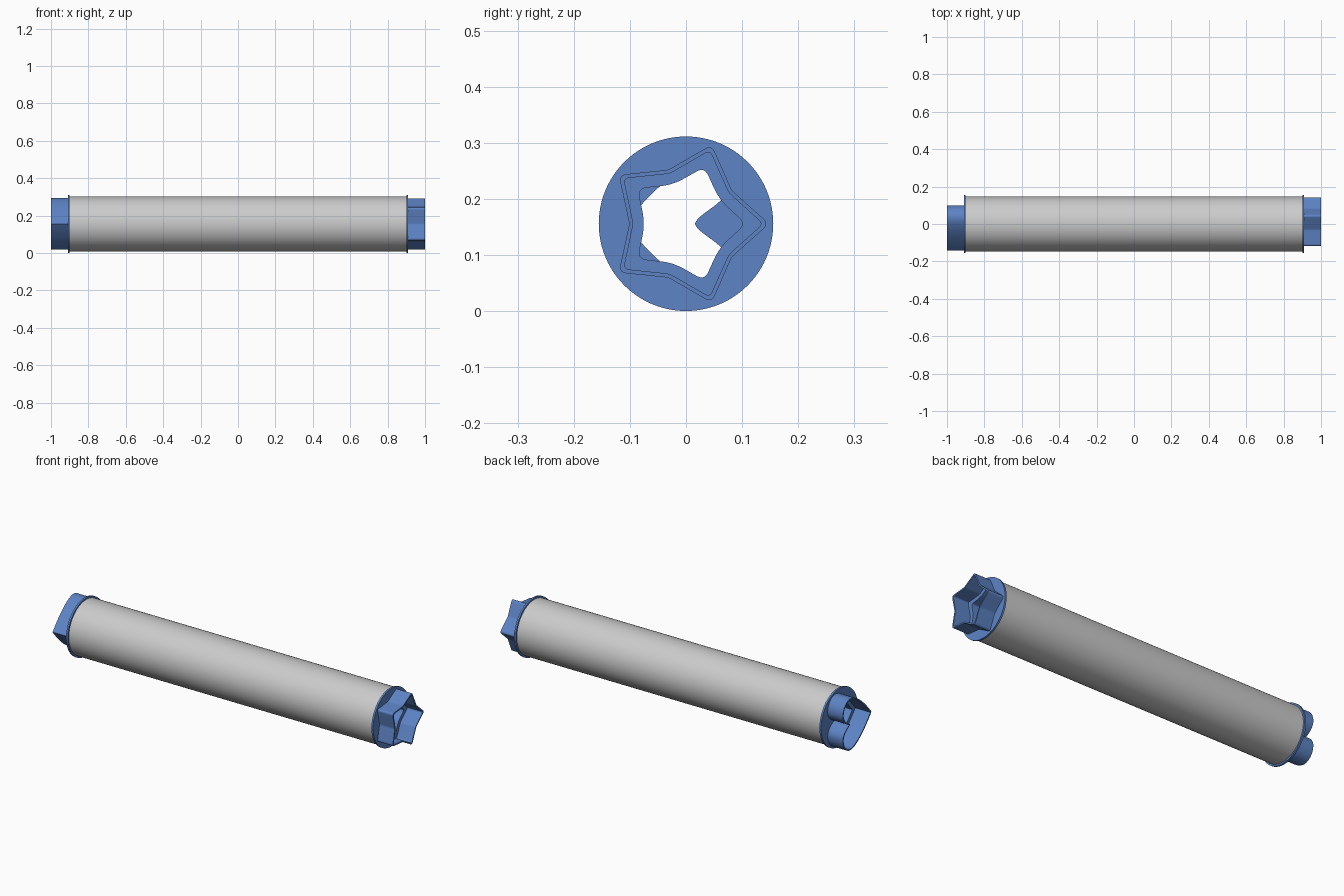
import bpy
from math import cos, sin, pi
from mathutils import Matrix, Vector
from mathutils.geometry import interpolate_bezier

if "Cube" in bpy.data.objects:
    bpy.data.objects.remove(bpy.data.objects["Cube"])

CZ = 0.156          # height of the tube axis
# Profile plane: local x -> world y, local y -> world z, extrusion -> world x
FRAME = Matrix(((0, 0, 1, 0), (1, 0, 0, 0), (0, 1, 0, CZ), (0, 0, 0, 1)))

blue = bpy.data.materials.new("blue_plastic")
blue.diffuse_color = (0.11, 0.23, 0.56, 1)
blue.use_nodes = True
blue.node_tree.nodes["Principled BSDF"].inputs["Base Color"].default_value = blue.diffuse_color


def circle(r, n=96):
    return [Vector((r * cos(2 * pi * i / n), r * sin(2 * pi * i / n))) for i in range(n)]


def star(d, tip_cut, valley_cut):
    """Five-pointed star inset by d, every corner rounded."""
    radii = (0.148 - 1.55 * d, 0.101 - 1.03 * d)
    c = [Vector((radii[i % 2] * cos(i * pi / 5), radii[i % 2] * sin(i * pi / 5))) for i in range(10)]
    pts = []
    for i, p in enumerate(c):
        cut = valley_cut if i % 2 else tip_cut
        a = p + (c[i - 1] - p).normalized() * cut
        b = p + (c[(i + 1) % 10] - p).normalized() * cut
        for k in range(9):
            t = k / 8
            pts.append(a * (1 - t) ** 2 + p * 2 * t * (1 - t) + b * t * t)
    return pts


def heart(d):
    """Heart inset by d, tip towards -y, cleft towards +y."""
    s = 1 - 7 * d
    cleft, top = Vector((0.043 - d, 0)), Vector((0.1 - d, 0.065))
    side, tip = Vector((0.035, 0.138 - d)), Vector((-0.142 + 1.27 * d, 0))
    half = []
    for a, ha, hb, b in (
            (cleft, (0.03 - 0.9 * d, 0.012 + 0.3 * d), (0, -0.03), top),
            (top, (0, 0.04 * s), (0.036 * s, 0), side),
            (side, (-0.045 * s, 0), (0.061 * s, 0.079 * s), tip)):
        half += interpolate_bezier(a, a + Vector(ha), b + Vector(hb), b, 20)[:-1]
    half = [p.to_2d() for p in half] + [tip]
    return half + [Vector((p.x, -p.y)) for p in half[-2:0:-1]]


def extrude(name, loops, x0, x1, material=None):
    """Extrude an outline with holes along the tube axis."""
    cu = bpy.data.curves.new(name, 'CURVE')
    cu.dimensions, cu.fill_mode = '2D', 'BOTH'
    cu.extrude = abs(x1 - x0) / 2
    for pts in loops:
        sp = cu.splines.new('POLY')
        sp.points.add(len(pts) - 1)
        for q, p in zip(sp.points, pts):
            q.co = (p.x, p.y, 0, 1)
        sp.use_cyclic_u = True
    tmp = bpy.data.objects.new(name + "_profile", cu)
    bpy.context.collection.objects.link(tmp)
    dg = bpy.context.evaluated_depsgraph_get()
    me = bpy.data.meshes.new_from_object(tmp.evaluated_get(dg))
    bpy.data.objects.remove(tmp)
    me.transform(Matrix.Translation(((x0 + x1) / 2, 0, 0)) @ FRAME)
    me.materials.clear()
    if material:
        me.materials.append(material)
    ob = bpy.data.objects.new(name, me)
    bpy.context.collection.objects.link(ob)
    # weld the cap and wall edges so sharp edges are found by angle
    bpy.ops.object.select_all(action='DESELECT')
    bpy.context.view_layer.objects.active = ob
    ob.select_set(True)
    bpy.ops.object.mode_set(mode='EDIT')
    bpy.ops.mesh.select_all(action='SELECT')
    bpy.ops.mesh.remove_doubles(threshold=1e-5)
    bpy.ops.mesh.normals_make_consistent(inside=False)
    bpy.ops.object.mode_set(mode='OBJECT')
    bpy.ops.object.shade_smooth_by_angle(angle=0.5)
    return ob


# Hollow grey tube
extrude("tube", [circle(0.147), circle(0.138)], -0.903, 0.903)

# End caps: inner plug, flange and raised cutter wall
ends = (("star", 1, star(0, 0.014, 0.006), star(0.007, 0.01, 0.008), star(0.027, 0.016, 0.022)),
        ("heart", -1, heart(0), heart(0.007), heart(0.027)))
for name, s, outer, inner, hole in ends:
    extrude(name + "_plug", [circle(0.1375), hole], s * 0.6, s * 0.9, blue)
    extrude(name + "_flange", [circle(0.1555), hole], s * 0.9, s * 0.91, blue)
    extrude(name + "_cutter_wall", [outer, inner], s * 0.91, s * 1.0, blue)
